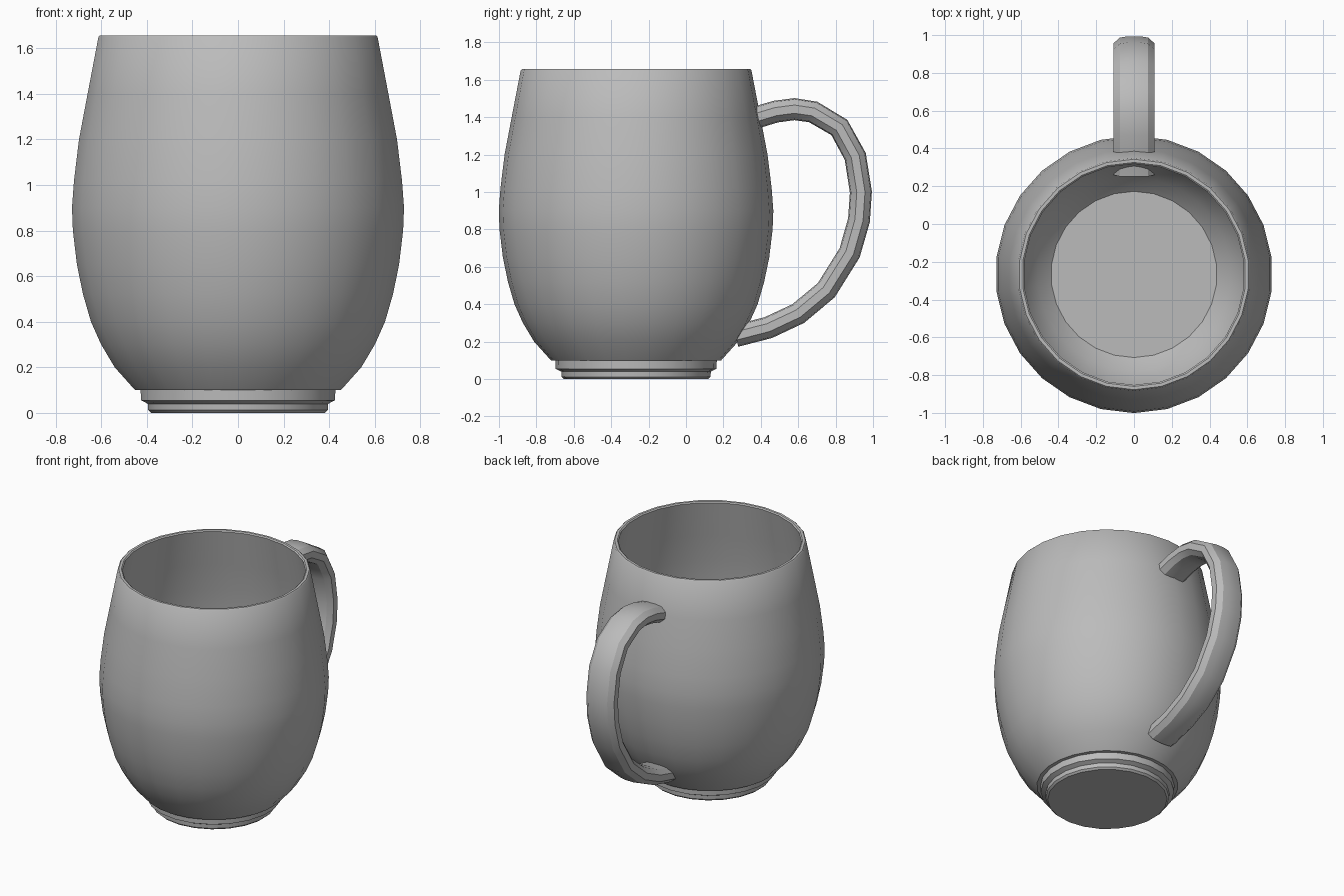
import bpy, bmesh, math
from mathutils import Vector

cube = bpy.data.objects.get("Cube")
if cube:
    bpy.data.objects.remove(cube, do_unlink=True)

CENTRE_Y = -0.267
WALL = 0.032

glaze = bpy.data.materials.new("grey_ceramic")
glaze.use_nodes = True
GREY = (0.5, 0.5, 0.5, 1)
glaze.diffuse_color = GREY
glaze.node_tree.nodes["Principled BSDF"].inputs["Base Color"].default_value = GREY


def finish(bm, name, angle):
    bmesh.ops.recalc_face_normals(bm, faces=bm.faces)
    mesh = bpy.data.meshes.new(name)
    bm.to_mesh(mesh)
    bm.free()
    mesh.materials.append(glaze)
    obj = bpy.data.objects.new(name, mesh)
    bpy.context.collection.objects.link(obj)
    bpy.ops.object.select_all(action="DESELECT")
    obj.select_set(True)
    bpy.context.view_layer.objects.active = obj
    bpy.ops.object.shade_smooth_by_angle(angle=math.radians(angle))
    return obj


def loft(bm, rings):
    """Join rings of points with quads and close both ends."""
    loops = [[bm.verts.new(p) for p in ring] for ring in rings]
    for a, b in zip(loops, loops[1:]):
        for i in range(len(a)):
            j = (i + 1) % len(a)
            bm.faces.new((a[i], a[j], b[j], b[i]))
    bm.faces.new(loops[0])
    bm.faces.new(loops[-1])


def lathe(name, profile, sides, angle):
    """Spin (radius, height) points about the mug's axis."""
    bm = bmesh.new()
    turns = [math.tau * (i + 0.5) / sides for i in range(sides)]
    loft(bm, [[(r * math.cos(t), CENTRE_Y + r * math.sin(t), z) for t in turns]
              for r, z in profile])
    return finish(bm, name, angle)


# Barrel-shaped cup: up the outside, over the rim, down the inside
outer = [(0.455, 0.1), (0.545, 0.2), (0.605, 0.3), (0.65, 0.4), (0.685, 0.52),
         (0.712, 0.65), (0.73, 0.8), (0.734, 0.9), (0.725, 1.02), (0.703, 1.2),
         (0.665, 1.4), (0.617, 1.65)]
inner = [(r - WALL, z) for r, z in reversed(outer[1:])]
rim = [(0.61, 1.657), (0.593, 1.657)]
lathe("cup_body", outer + rim + inner + [(0.44, 0.13)], 26, 35)

# Stepped foot under the cup
lathe("foot_ring", [(0.385, 0), (0.398, 0.012), (0.4, 0.04), (0.43, 0.055),
                    (0.432, 0.105)], 22, 30)

# Handle: a flattened section swept along a path in the y-z plane
path = [Vector(p) for p in [
    (0.38, 1.4), (0.48, 1.43), (0.58, 1.443), (0.68, 1.428), (0.82, 1.345),
    (0.905, 1.19), (0.935, 1.0), (0.925, 0.85), (0.875, 0.675), (0.75, 0.475),
    (0.6, 0.35), (0.44, 0.275), (0.265, 0.23)]]
section = [(0.108, 0.022), (0.075, 0.052), (0.03, 0.059)]
section += [(-x, d) for x, d in reversed(section)]
section += [(-x, -d) for x, d in section]
rings = []
for i, p in enumerate(path):
    along = (path[min(i + 1, len(path) - 1)] - path[max(i - 1, 0)]).normalized()
    out = Vector((-along.y, along.x))
    rings.append([(x, p.x + out.x * d, p.y + out.y * d) for x, d in section])
bm = bmesh.new()
loft(bm, rings)
finish(bm, "handle", 32)
